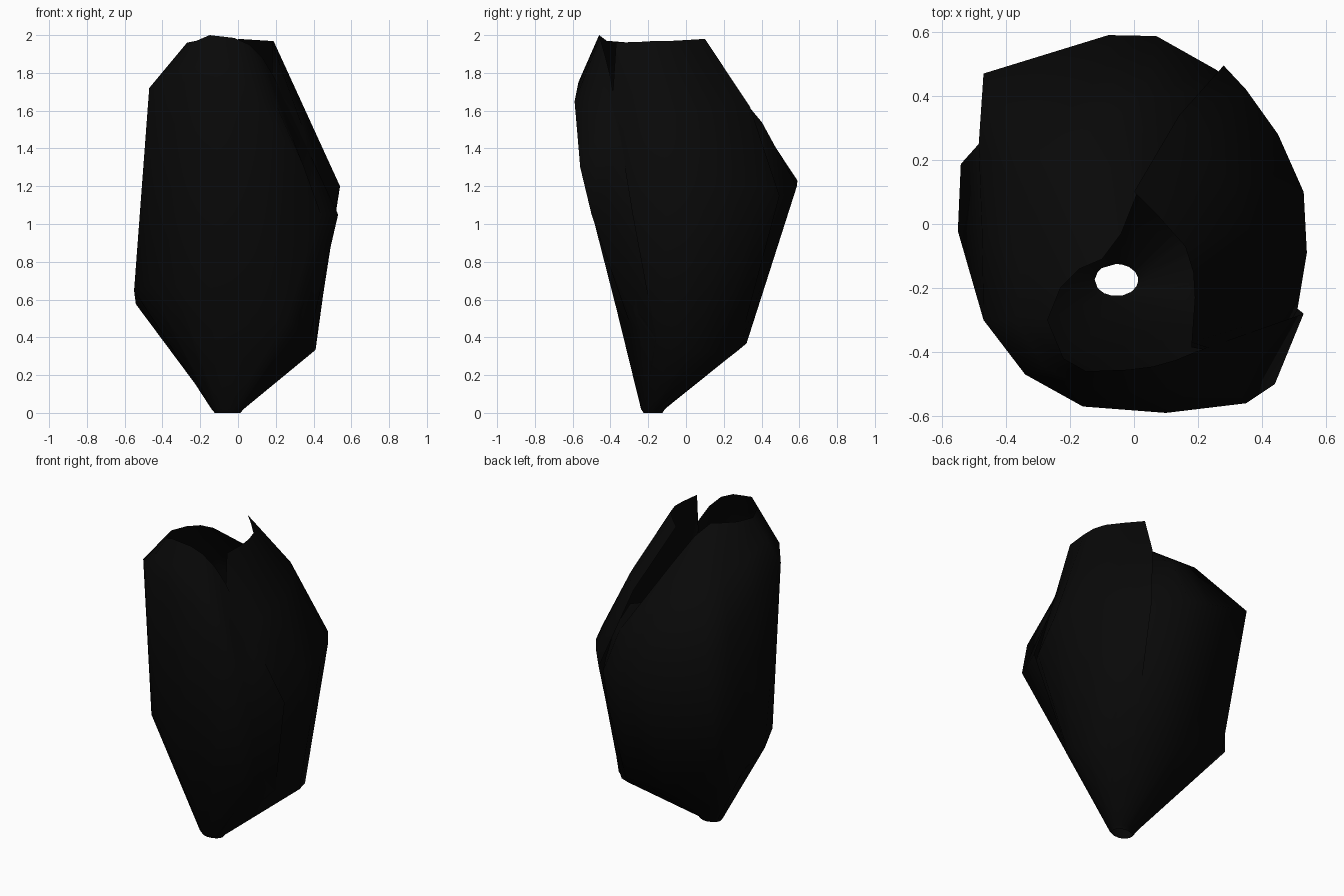
import bpy, bmesh, math

black = bpy.data.materials.new("matte black")
black.diffuse_color = (0.0025, 0.0025, 0.0025, 1)

CX, CY = -0.065, -0.03       # centre of the low fold
BX, BY = -0.055, -0.175      # centre of the open base


def low_fold(t):
    """Fold ring where the base cone turns into the upright wall."""
    k = 1 + 0.2 * max(0, math.cos(t - math.radians(138))) ** 8
    k += 0.07 * max(0, math.cos(t - math.radians(42))) ** 8
    return (CX + 0.475 * k * math.cos(t), CY + 0.355 * k * math.sin(t),
            0.5 - 0.15 * math.cos(t) - 0.1 * math.sin(t))


def wrap_sheet(name, columns):
    """Loft one sheet: base hole, low fold, shoulder, bulge, rim per column."""
    bm = bmesh.new()
    cols = []
    for hx, hy, hz, rx, ry, rz in columns:
        t = math.atan2((hy - CY) / 0.6, (hx - CX) / 0.55)
        c, s = math.cos(t), math.sin(t)
        b = max(0, s)            # the back swells outward below the rim
        pts = [(BX + 0.068 * c, BY + 0.05 * s, 0.0),
               (BX + 0.085 * c, BY + 0.064 * s, 0.02),
               low_fold(t), (hx, hy, hz),
               ((hx + rx) / 2, (hy + ry) / 2 + 0.05 * b, (hz + rz) / 2 + 0.07 * b),
               (rx, ry, rz)]
        cols.append([bm.verts.new(p) for p in pts])
    for a, b in zip(cols, cols[1:]):
        for i in range(len(a) - 1):
            bm.faces.new((b[i], a[i], a[i + 1], b[i + 1]))
    # make the normals point outward
    bm.normal_update()
    facing = 0.0
    for f in bm.faces:
        m = f.calc_center_median()
        facing += f.normal.x * (m.x - CX) + f.normal.y * (m.y - CY)
    if facing < 0:
        bmesh.ops.reverse_faces(bm, faces=list(bm.faces))
    me = bpy.data.meshes.new(name)
    bm.to_mesh(me)
    bm.free()
    me.materials.append(black)
    ob = bpy.data.objects.new(name, me)
    bpy.context.collection.objects.link(ob)
    bpy.ops.object.select_all(action='DESELECT')
    ob.select_set(True)
    bpy.context.view_layer.objects.active = ob
    bpy.ops.object.shade_smooth_by_angle(angle=math.radians(60))
    return ob


# Large sheet: right front edge, round the front, left and back, tucked under
# the side sheet. Each row is shoulder point, then rim point.
wrap_sheet("main_wrap", [
    (0.53, -0.28, 1.05, 0.19, -0.40, 1.78),
    (0.44, -0.50, 1.05, 0.13, -0.425, 1.88),
    (0.35, -0.56, 1.30, 0.06, -0.445, 1.95),
    (0.10, -0.59, 1.65, -0.02, -0.455, 1.985),
    (-0.16, -0.57, 1.75, -0.15, -0.46, 2.00),
    (-0.34, -0.47, 1.75, -0.22, -0.42, 1.97),
    (-0.47, -0.30, 1.72, -0.27, -0.30, 1.96),
    (-0.475, -0.02, 1.60, -0.23, -0.20, 1.96),
    (-0.485, 0.25, 1.45, -0.17, -0.14, 1.96),
    (-0.47, 0.47, 1.38, -0.10, -0.11, 1.95),
    (-0.08, 0.59, 1.23, -0.04, -0.03, 1.88),
    (0.07, 0.587, 1.20, 0.02, 0.12, 1.74),
    (0.26, 0.48, 1.12, 0.12, 0.26, 1.52),
    (0.38, 0.28, 1.10, 0.26, 0.20, 1.45),
])

# Smaller sheet closing the right side, its front tucked under the main sheet.
wrap_sheet("side_wrap", [
    (0.28, 0.495, 1.15, 0.00, 0.10, 1.98),
    (0.35, 0.42, 1.20, 0.08, 0.02, 1.975),
    (0.45, 0.28, 1.20, 0.16, -0.07, 1.97),
    (0.53, 0.10, 1.20, 0.185, -0.15, 1.97),
    (0.54, -0.09, 1.20, 0.19, -0.23, 1.965),
    (0.51, -0.27, 1.05, 0.18, -0.37, 1.96),
    (0.41, -0.43, 1.05, 0.18, -0.385, 1.72),
])
